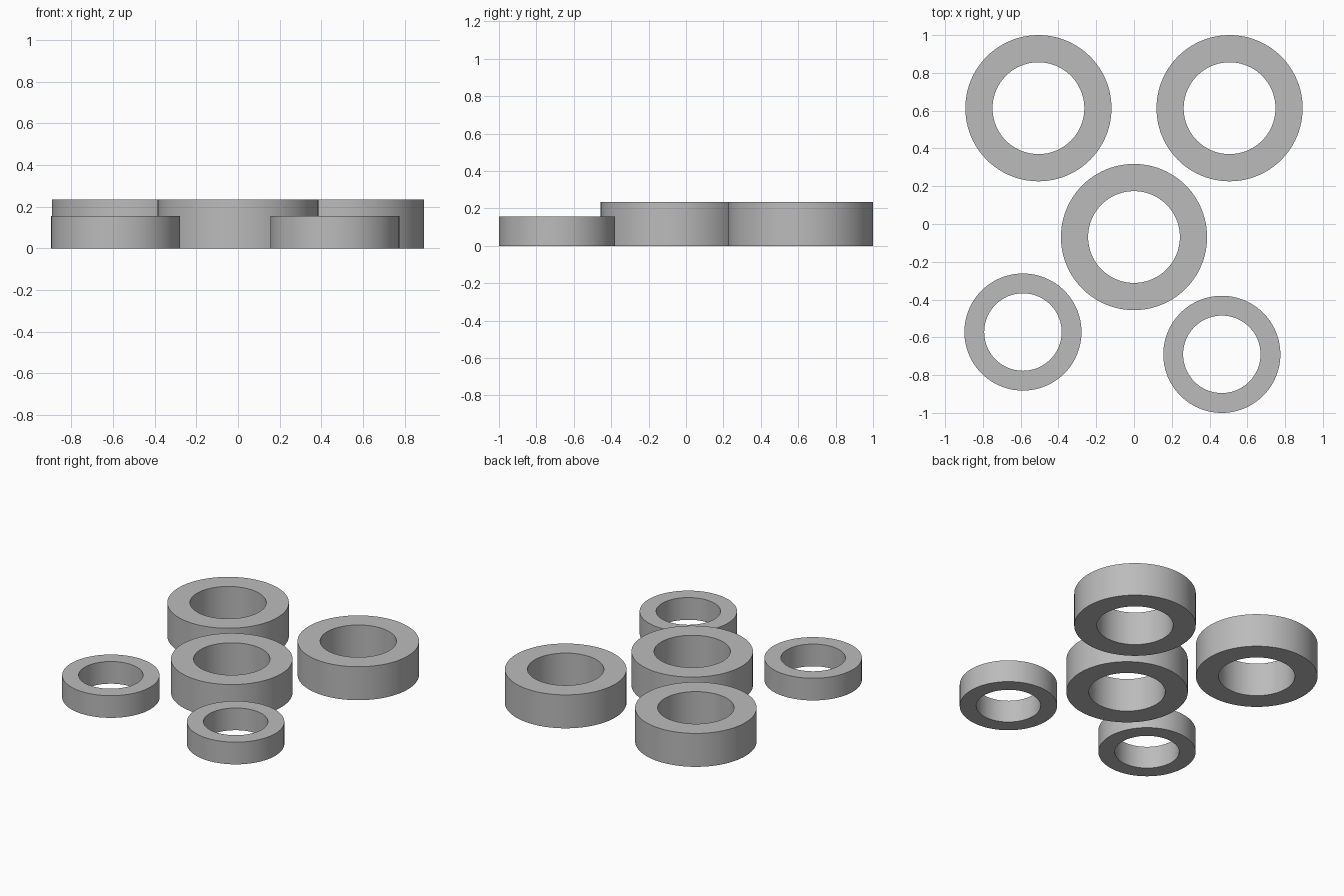
import bpy, bmesh, math

if "Cube" in bpy.data.objects:
    bpy.data.objects.remove(bpy.data.objects["Cube"])

SEGMENTS = 96

grey = bpy.data.materials.new("plain grey")
grey.diffuse_color = (0.5, 0.5, 0.5, 1.0)
grey.use_nodes = True
grey.node_tree.nodes["Principled BSDF"].inputs["Base Color"].default_value = grey.diffuse_color


def ring(name, x, y, outer, inner, height):
    """Spin a rectangular section around the vertical axis."""
    bm = bmesh.new()
    section = [(inner, 0), (outer, 0), (outer, height), (inner, height)]
    verts = [bm.verts.new((r, 0, z)) for r, z in section]
    edges = [bm.edges.new((verts[i], verts[(i + 1) % 4])) for i in range(4)]
    bmesh.ops.spin(bm, geom=verts + edges, cent=(0, 0, 0), axis=(0, 0, 1),
                   angle=math.tau, steps=SEGMENTS, use_merge=True)
    bmesh.ops.remove_doubles(bm, verts=bm.verts, dist=1e-5)
    bmesh.ops.recalc_face_normals(bm, faces=bm.faces)
    mesh = bpy.data.meshes.new(name)
    bm.to_mesh(mesh)
    bm.free()
    mesh.materials.append(grey)
    obj = bpy.data.objects.new(name, mesh)
    obj.location = (x, y, 0)
    bpy.context.collection.objects.link(obj)
    bpy.ops.object.select_all(action='DESELECT')
    obj.select_set(True)
    bpy.context.view_layer.objects.active = obj
    bpy.ops.object.shade_smooth_by_angle(angle=math.radians(30))


# Three large rings
for name, x, y in (("back_left_ring", -0.506, 0.613),
                   ("back_right_ring", 0.506, 0.613),
                   ("centre_ring", 0.0, -0.069)):
    ring(name, x, y, 0.387, 0.243, 0.235)

# Two small rings
for name, x, y in (("front_left_ring", -0.588, -0.572),
                   ("front_right_ring", 0.465, -0.69)):
    ring(name, x, y, 0.31, 0.205, 0.156)
